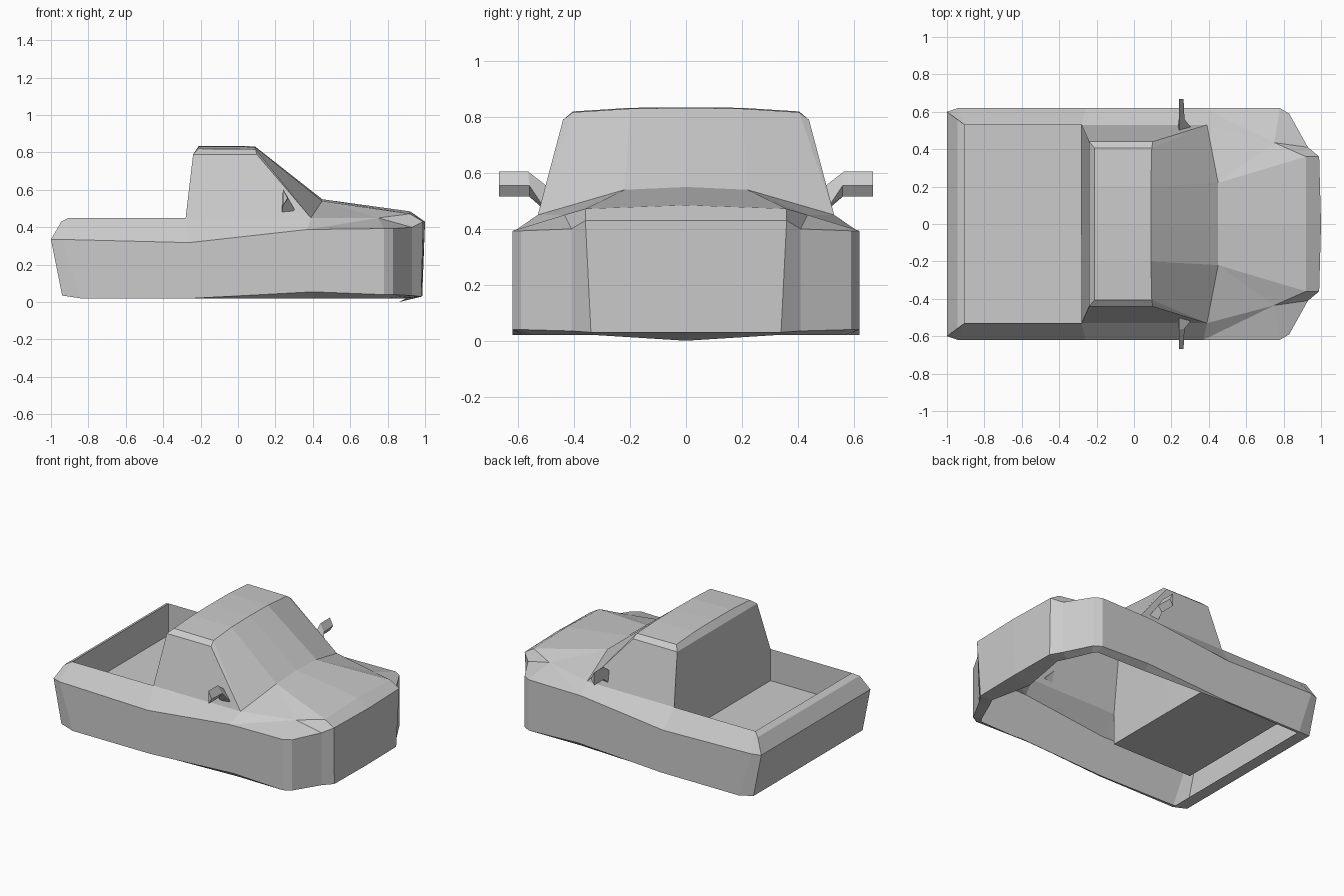
import bpy, bmesh

if "Cube" in bpy.data.objects:
    bpy.data.objects.remove(bpy.data.objects["Cube"])


def mirrored_object(name, faces):
    """Flat-faced half shell from polygons, mirrored across the centreline."""
    bm = bmesh.new()
    for pts in faces:
        unique = list(dict.fromkeys(pts))
        if len(unique) > 2:
            bm.faces.new([bm.verts.new(p) for p in unique])
    bmesh.ops.remove_doubles(bm, verts=bm.verts, dist=0.0005)
    bmesh.ops.recalc_face_normals(bm, faces=bm.faces)
    mesh = bpy.data.meshes.new(name)
    bm.to_mesh(mesh)
    bm.free()
    ob = bpy.data.objects.new(name, mesh)
    bpy.context.collection.objects.link(ob)
    mod = ob.modifiers.new("mirror", 'MIRROR')
    mod.use_axis = (False, True, False)
    mod.use_clip = True
    return ob


def strip(a, b):
    """Quads between two rows of points."""
    return [[a[i], a[i + 1], b[i + 1], b[i]] for i in range(len(a) - 1)]


# Body perimeter, rear centre to nose centre: inner lip, bottom edge, belt line
lip = [(-.84, 0, .02), (-.84, .57, .02), (-.84, .60, .02), (-.24, .61, .02), (.40, .58, .02),
       (.78, .57, .02), (.80, .54, .02), (.87, .38, .02), (.90, .32, .02), (.86, 0, 0)]
bottom = [(-.94, 0, .035), (-.94, .60, .035), (-.84, .62, .02), (-.24, .62, .02), (.40, .62, .055),
          (.78, .62, .04), (.83, .59, .04), (.93, .41, .035), (.98, .34, .03), (.985, 0, .03)]
belt = [(-1, 0, .335), (-1, .60, .335), (-.94, .62, .335), (-.26, .62, .318), (.37, .62, .388),
        (.78, .62, .393), (.83, .59, .393), (.93, .41, .40), (.99, .36, .43), (1, 0, .43)]
mirrored_object("lower_body", strip(lip, bottom) + strip(bottom, belt))

# Bed rails, inner walls and floor
rear, side, z_top, z_floor, bulkhead = -.905, .53, .45, .23, -.28
rail = [(rear, 0, z_top), (rear, side, z_top), (bulkhead, side, z_top)]
floor = [(x, y, z_floor) for x, y, z in rail]
edge = [(-.945, 0, .43), (-.945, .56, .43)]
cowl = (.39, side, z_top)
mirrored_object("cargo_bed", strip(rail, floor) + strip(rail[:2], edge) + strip(edge, belt[:2]) + [
    [belt[1], belt[2], rail[1], edge[1]],
    [belt[2], belt[3], rail[2], rail[1]],
    [belt[3], belt[4], cowl, rail[2]],
    floor + [(bulkhead, 0, z_floor)],
])

# Cab: half profiles at the back and front of the roof, then the glass base
back = [(-.21, 0, .835), (-.21, .2, .833), (-.21, .405, .82), (-.24, .44, .79), rail[2]]
front = [(.09, 0, .833), (.09, .2, .83), (.095, .405, .817), (.10, .44, .79), cowl]
base = [(.45, 0, .55), (.45, .22, .54), cowl, cowl]
back_top = (-.24, 0, .79)
mirrored_object("cab", strip(back, front) + strip(front[:4], base) + [
    [back_top] + back[:4],
    [back_top, back[3], rail[2], floor[2], (bulkhead, 0, z_floor)],
])

# Hood, fenders and nose
hood_mid, hood_corner = (.92, 0, .485), (.92, .36, .472)
crease = (.75, .435, .45)
mirrored_object("hood", [
    [base[0], base[1], hood_corner, hood_mid],
    [base[1], hood_corner, crease],
    [base[1], crease, cowl],
    [cowl, crease, belt[4]],
    [crease, belt[5], belt[4]],
    [crease, belt[7], belt[6], belt[5]],
    [crease, hood_corner, belt[8], belt[7]],
    [hood_mid, hood_corner, belt[8], belt[9]],
])

# Door mirrors: three-sided sections from door to tip
sections = [[(.24, .50, .555), (.31, .51, .48), (.235, .52, .48)],
            [(.24, .565, .605), (.27, .56, .555), (.24, .56, .515)],
            [(.24, .668, .605), (.265, .668, .555), (.24, .668, .515)]]
arm = [sections[0], sections[2]]
for a, b in zip(sections, sections[1:]):
    arm += strip(a + a[:1], b + b[:1])
mirrored_object("door_mirrors", arm)
